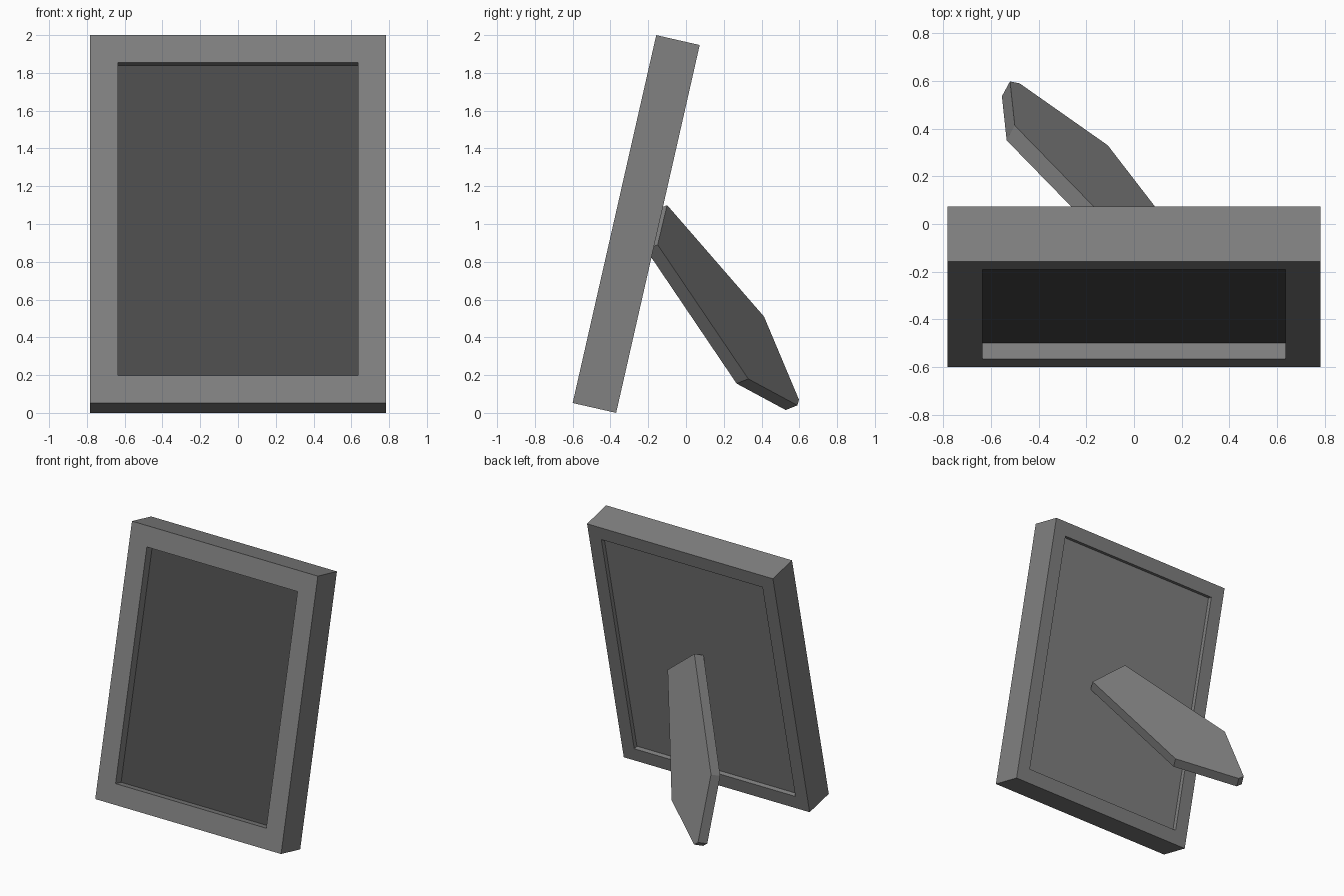
import bpy, bmesh, math
from mathutils import Matrix, Vector

if "Cube" in bpy.data.objects:
    bpy.data.objects.remove(bpy.data.objects["Cube"])

W, T, H = 1.566, 0.236, 1.997       # frame width, thickness, height
TILT = math.radians(-12.8)
LEAN = Matrix.Translation((0, -0.6, 0.0524)) @ Matrix.Rotation(TILT, 4, 'X')
FRONT_BORDER, FRONT_DEPTH = 0.148, 0.069
BACK_BORDER, BACK_DEPTH = 0.104, 0.033
PICTURE_T = 0.006


def grey(name, value):
    mat = bpy.data.materials.new(name)
    mat.diffuse_color = (value, value, value, 1)
    mat.use_nodes = True
    mat.node_tree.nodes["Principled BSDF"].inputs["Base Color"].default_value = mat.diffuse_color
    return mat


def make_object(name, bm, mat):
    bmesh.ops.recalc_face_normals(bm, faces=bm.faces)
    mesh = bpy.data.meshes.new(name)
    bm.to_mesh(mesh)
    bm.free()
    mesh.materials.append(mat)
    ob = bpy.data.objects.new(name, mesh)
    bpy.context.collection.objects.link(ob)
    return ob


def box(size, center):
    bm = bmesh.new()
    bmesh.ops.create_cube(bm, size=1, matrix=Matrix.Translation(center) @ Matrix.Diagonal((*size, 1)))
    return bm


def recess(bm, side, border, depth):
    """Sink a bordered panel into the front (-1) or back (+1) face."""
    bm.normal_update()
    face = max(bm.faces, key=lambda f: f.normal.y * side)
    # first inset sets the border, second makes the vertical walls
    bmesh.ops.inset_region(bm, faces=[face], thickness=border, use_even_offset=True)
    bmesh.ops.inset_region(bm, faces=[face], thickness=0)
    for v in face.verts:
        v.co.y -= side * depth


frame_grey = grey("frame_grey", 0.218)
picture_grey = grey("picture_grey", 0.071)

# Frame with a deep front recess and a shallow back recess
bm = box((W, T, H), (0, T / 2, H / 2))
recess(bm, -1, FRONT_BORDER, FRONT_DEPTH + PICTURE_T)
recess(bm, 1, BACK_BORDER, BACK_DEPTH)
frame = make_object("frame", bm, frame_grey)
frame.matrix_world = LEAN

# Dark picture filling the bottom of the front recess
bm = box((W - 2 * FRONT_BORDER, PICTURE_T, H - 2 * FRONT_BORDER),
         (0, FRONT_DEPTH + PICTURE_T / 2, H / 2))
picture = make_object("picture", bm, picture_grey)
picture.matrix_world = LEAN

# Stand leg: a flat tapered outline extruded along its normal
outline = [(0.0, -0.10, 1.10), (-0.50, 0.413, 0.51), (-0.52, 0.598, 0.07),
           (-0.48, 0.59, 0.04), (-0.11, 0.33, 0.18), (0.26, -0.15, 0.89)]
bm = bmesh.new()
face = bm.faces.new([bm.verts.new(p) for p in outline])
ext = bmesh.ops.extrude_face_region(bm, geom=[face], use_keep_orig=True)
offset = Vector((0.455, 0.828, 0.33)) * -0.075
bmesh.ops.translate(bm, vec=offset, verts=[g for g in ext["geom"] if isinstance(g, bmesh.types.BMVert)])
make_object("stand_leg", bm, frame_grey)
